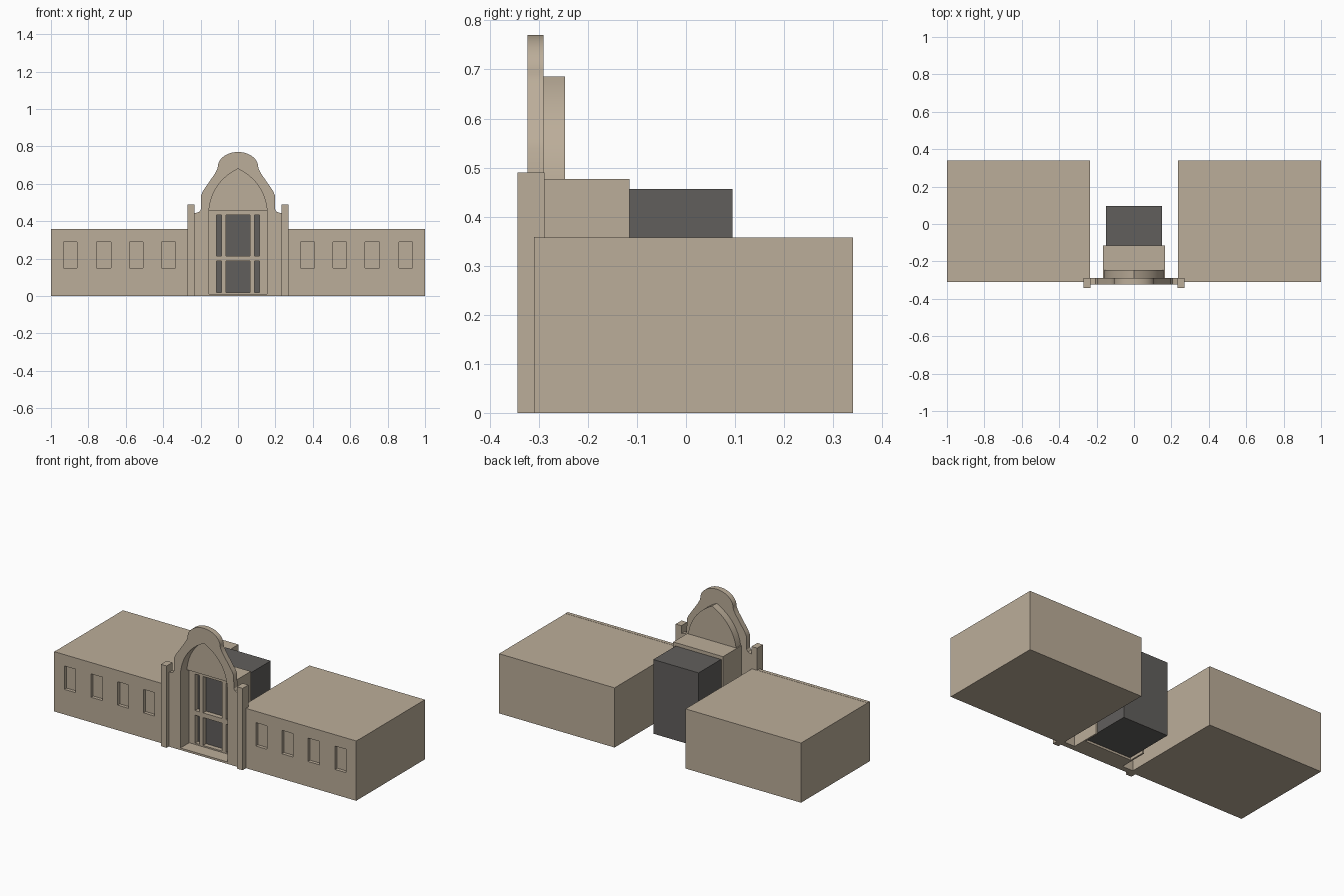
import bpy, bmesh, math

if "Cube" in bpy.data.objects:
    bpy.data.objects.remove(bpy.data.objects["Cube"], do_unlink=True)


def material(name, rgb):
    m = bpy.data.materials.new(name)
    m.use_nodes = True
    m.diffuse_color = (*rgb, 1)
    m.node_tree.nodes["Principled BSDF"].inputs["Base Color"].default_value = (*rgb, 1)
    return m


STONE = material("sandstone", (0.50, 0.42, 0.32))
DARK = material("dark_glass", (0.12, 0.114, 0.108))


def finish(name, bm, mat, smooth=False):
    bmesh.ops.recalc_face_normals(bm, faces=bm.faces)
    mesh = bpy.data.meshes.new(name)
    bm.to_mesh(mesh)
    bm.free()
    mesh.materials.append(mat)
    ob = bpy.data.objects.new(name, mesh)
    bpy.context.scene.collection.objects.link(ob)
    if smooth:
        bpy.ops.object.select_all(action='DESELECT')
        ob.select_set(True)
        bpy.context.view_layer.objects.active = ob
        bpy.ops.object.shade_smooth_by_angle(angle=math.radians(25))
    return ob


def extrude_back(bm, depth):
    geo = bmesh.ops.extrude_face_region(bm, geom=bm.faces[:])
    verts = [v for v in geo["geom"] if isinstance(v, bmesh.types.BMVert)]
    bmesh.ops.translate(bm, verts=verts, vec=(0, depth, 0))


def box(name, x, y, z, mat=STONE):
    bm = bmesh.new()
    bm.faces.new([bm.verts.new((a, y[0], b)) for a, b in
                  ((x[0], z[0]), (x[1], z[0]), (x[1], z[1]), (x[0], z[1]))])
    extrude_back(bm, y[1] - y[0])
    return finish(name, bm, mat)


def prism(name, outline, y, mat=STONE):
    """Extrude an x-z outline from y[0] to y[1]."""
    bm = bmesh.new()
    bm.faces.new([bm.verts.new((a, y[0], b)) for a, b in outline])
    extrude_back(bm, y[1] - y[0])
    return finish(name, bm, mat, True)


def pierced_wall(name, columns, rows, x, y, z):
    """Wall with a rectangular hole at every column and row crossing."""
    xs = sorted([*x, *(v for c in columns for v in c)])
    zs = sorted([*z, *(v for r in rows for v in r)])
    bm = bmesh.new()
    grid = [[bm.verts.new((a, y[0], b)) for b in zs] for a in xs]
    for i in range(len(xs) - 1):
        for j in range(len(zs) - 1):
            if not (i % 2 and j % 2):
                bm.faces.new((grid[i][j], grid[i + 1][j], grid[i + 1][j + 1], grid[i][j + 1]))
    extrude_back(bm, y[1] - y[0])
    return finish(name, bm, STONE)


def mirrored(half):
    """Complete a right half, listed up to the centre line, with its mirror image."""
    return half + [(-a, b) for a, b in reversed(half) if a > 0.0001]


def arch(grow=0.0, base=0.46, steps=14):
    """Pointed arch from the right foot over the apex to the left foot."""
    w, spring, apex = 0.155 + grow, 0.46, 0.68 + grow
    half = [(w, base)] if base < spring else []
    for i in range(steps + 1):
        t = i / steps
        half.append(((1 - t) ** 2 * w + 2 * t * (1 - t) * (0.14 + grow),
                     (1 - t) ** 2 * spring + 2 * t * (1 - t) * 0.61 + t * t * apex))
    return mirrored(half)


# Wings, each with a window wall in front and a pillar at the inner end
windows = [(0.335, 0.408), (0.508, 0.58), (0.68, 0.756), (0.86, 0.932)]
for side, s in (("left", 1), ("right", -1)):
    def span(a, b):
        return tuple(sorted((s * a, s * b)))
    box(side + "_wing", span(0.235, 1), (-0.29, 0.34), (0, 0.357))
    pierced_wall(side + "_window_wall", [span(*w) for w in windows], [(0.15, 0.29)],
                 span(0.235, 1), (-0.31, -0.289), (0, 0.358))
    box(side + "_pillar", span(0.232, 0.27), (-0.343, -0.288), (0, 0.49))
    box(side + "_lobby_wall", span(0.155, 0.165), (-0.29, -0.115), (0, 0.477))

# Curved gable with shoulders, a domed top and the arched opening
gable = [(0.235, 0), (0.235, 0.443), (0.222, 0.445), (0.207, 0.45), (0.199, 0.462),
         (0.197, 0.54), (0.185, 0.565), (0.125, 0.652), (0.112, 0.676)]
for k in range(17):
    a = math.pi / 2 * k / 16
    gable.append((0.108 * math.cos(a), 0.69 + 0.08 * math.sin(a)))
prism("gable_facade", mirrored(gable) + list(reversed(arch(base=0))), (-0.323, -0.29))

# Arch hood behind the gable, closed by a recessed panel
prism("arch_hood", arch(0.006) + list(reversed(arch())), (-0.29, -0.247))
prism("arch_panel", arch(), (-0.262, -0.247))

# Entrance: doorway grille, threshold, roof and dark hall
pierced_wall("doorway_grille", [(-0.116, -0.088), (-0.063, 0.063), (0.088, 0.116)],
             [(0.02, 0.187), (0.215, 0.433)], (-0.155, 0.155), (-0.24, -0.212), (0, 0.46))
box("threshold", (-0.155, 0.155), (-0.323, -0.212), (0, 0.012))
box("lobby_roof", (-0.165, 0.165), (-0.262, -0.115), (0.457, 0.477))
box("dark_hall", (-0.15, 0.15), (-0.211, 0.095), (0.012, 0.456), DARK)
